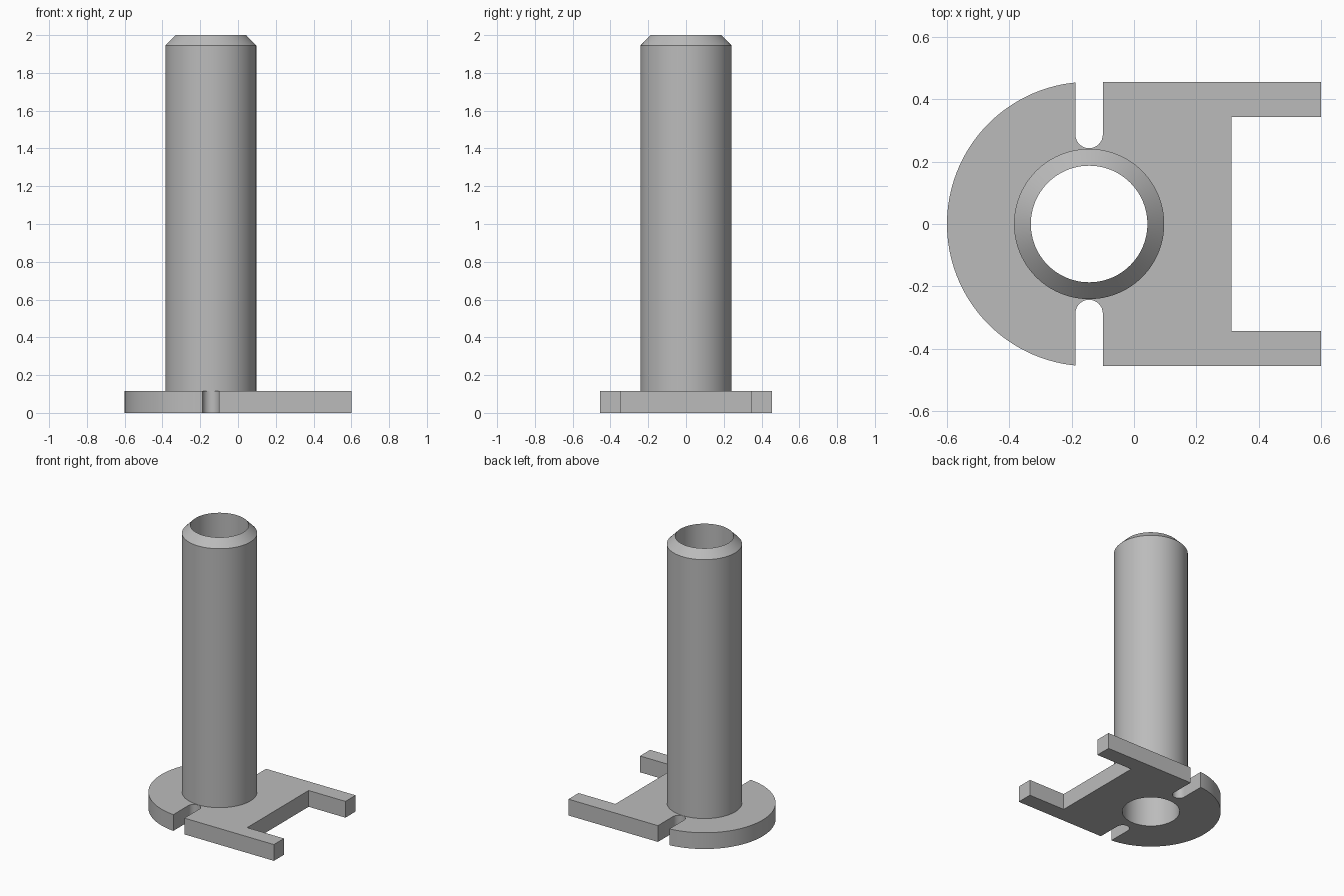
import bpy
import bmesh
from math import cos, sin, pi, asin, radians

cube = bpy.data.objects.get("Cube")
if cube:
    bpy.data.objects.remove(cube, do_unlink=True)

# Main dimensions
AXIS_X = -0.144
FLANGE_R, FLANGE_H = 0.456, 0.115
TUBE_R, BORE_R = 0.241, 0.187
HEIGHT, CHAMFER_Z = 2.0, 1.945
SLOT_R, SLOT_Y = 0.044, 0.287
END_X, FORK_X, FORK_Y = 0.6, 0.312, 0.343
SEGMENTS = 96


def arc(radius, start, end, steps, cy=0.0):
    """Points on an arc around the tube axis, or around a point shifted in y."""
    angles = [start + (end - start) * i / steps for i in range(steps + 1)]
    return [(AXIS_X + radius * cos(a), cy + radius * sin(a)) for a in angles]


def ring(bm, points, z):
    """Closed loop of vertices and edges at one height."""
    verts = [bm.verts.new((x, y, z)) for x, y in points]
    for a, b in zip(verts, verts[1:] + verts[:1]):
        bm.edges.new((a, b))
    return verts


def bridge(bm, low, high):
    """Wall of quads between two matching loops."""
    n = len(low)
    for i in range(n):
        j = (i + 1) % n
        bm.faces.new((low[i], low[j], high[j], high[i]))


def cap(bm, outer, inner):
    """Flat face between an outline and a hole."""
    edges = [bm.edges.get((a, b)) for loop in (outer, inner)
             for a, b in zip(loop, loop[1:] + loop[:1])]
    bmesh.ops.triangle_fill(bm, edges=edges, use_beauty=True)


# Back half of the flange outline: fork, slot, rounded side; mirrored for the front
slot_angle = asin(SLOT_R / FLANGE_R)
half = [(FORK_X, FORK_Y), (END_X, FORK_Y), (END_X, FLANGE_R),
        (AXIS_X + SLOT_R, FLANGE_R)]
half += arc(SLOT_R, 0, -pi, 16, SLOT_Y)
half += arc(FLANGE_R, pi / 2 + slot_angle, pi, 32)
outline = half + [(x, -y) for x, y in reversed(half[:-1])]

bm = bmesh.new()

# Forked, slotted flange
flange_low = ring(bm, outline, 0)
flange_high = ring(bm, outline, FLANGE_H)
bridge(bm, flange_low, flange_high)

# Tube with chamfered lip and through bore
circle = {r: arc(r, 0, 2 * pi, SEGMENTS)[:-1] for r in (BORE_R, TUBE_R)}
profile = [(BORE_R, 0), (BORE_R, HEIGHT), (TUBE_R, CHAMFER_Z), (TUBE_R, FLANGE_H)]
rings = [ring(bm, circle[r], z) for r, z in profile]
for low, high in zip(rings, rings[1:]):
    bridge(bm, low, high)

# Flat faces of the flange, joining it to the tube
cap(bm, flange_low, rings[0])
cap(bm, flange_high, rings[-1])
bmesh.ops.recalc_face_normals(bm, faces=bm.faces)

mesh = bpy.data.meshes.new("flanged_tube")
bm.to_mesh(mesh)
bm.free()
body = bpy.data.objects.new("flanged_tube", mesh)
bpy.context.collection.objects.link(body)

# Plain grey finish
grey = bpy.data.materials.new("plain_grey")
grey.use_nodes = True
colour = (0.5, 0.5, 0.5, 1)
grey.diffuse_color = colour
grey.node_tree.nodes["Principled BSDF"].inputs["Base Color"].default_value = colour
mesh.materials.append(grey)

bpy.ops.object.select_all(action="DESELECT")
body.select_set(True)
bpy.context.view_layer.objects.active = body
bpy.ops.object.shade_smooth_by_angle(angle=radians(25))
